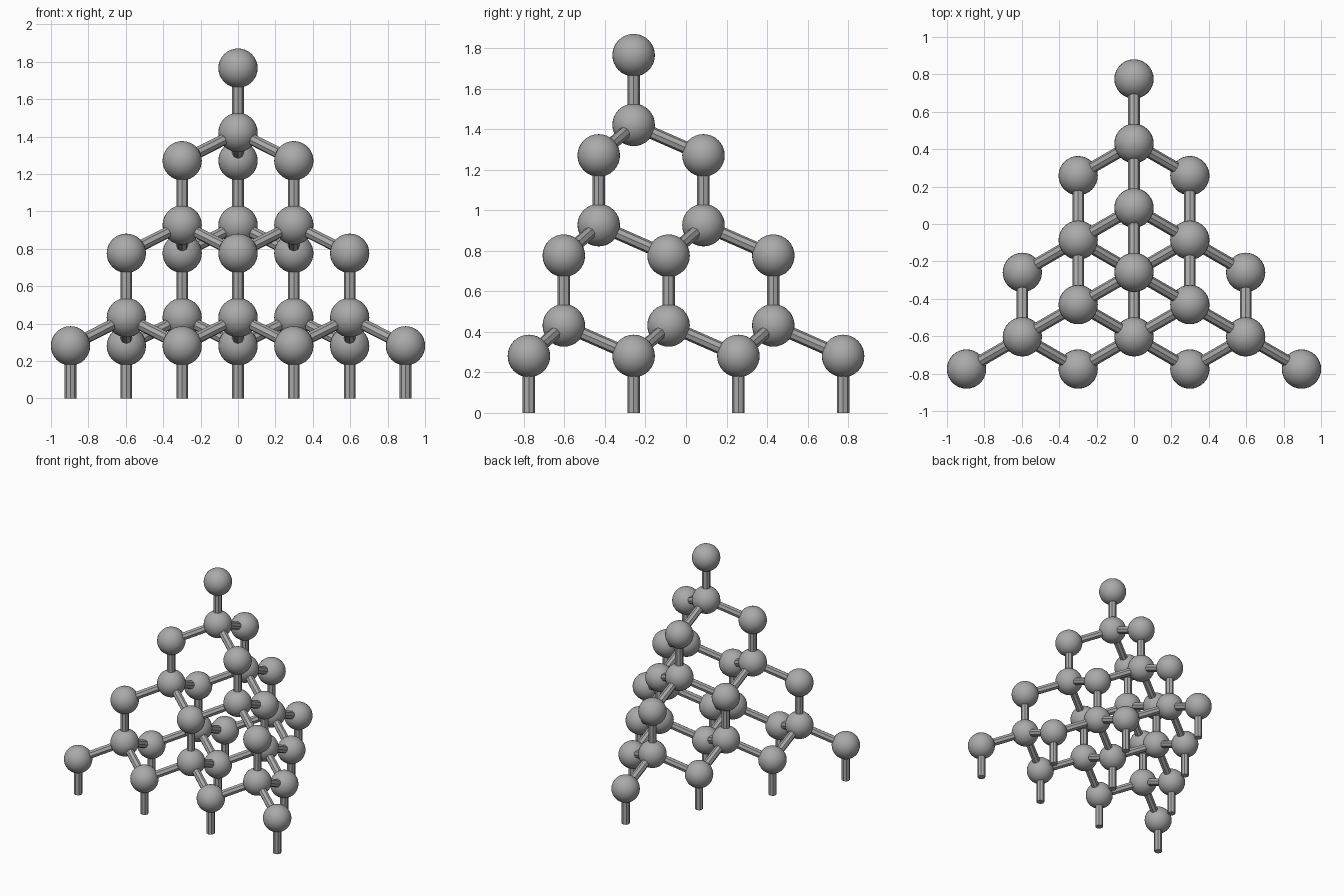
import bpy
from math import sqrt
from mathutils import Vector

if "Cube" in bpy.data.objects:
    bpy.data.objects.remove(bpy.data.objects["Cube"], do_unlink=True)

SPACING = 0.597             # between neighbouring balls in a layer
REACH = SPACING / sqrt(3)   # horizontal reach of a slanted rod
PITCH = 0.495               # height of one full layer
RISE = 0.344                # length of an upright rod
TOP_Z = 1.766
CENTRE_Y = -0.2585
BALL_R, ROD_R = 0.105, 0.031

grey = bpy.data.materials.new("grey")
grey.use_nodes = True
colour = (0.4, 0.4, 0.4, 1)
grey.diffuse_color = colour
grey.node_tree.nodes["Principled BSDF"].inputs["Base Color"].default_value = colour


def finish(name):
    ob = bpy.context.object
    ob.name = name
    ob.data.materials.append(grey)
    return ob


def ball(p):
    bpy.ops.mesh.primitive_uv_sphere_add(segments=32, ring_count=16, radius=BALL_R, location=p)
    bpy.ops.object.shade_smooth_by_angle()
    finish("ball")


def rod(a, b, name):
    d = b - a
    bpy.ops.mesh.primitive_cylinder_add(vertices=8, radius=ROD_R, depth=d.length,
                                        location=(a + b) / 2)
    ob = finish(name)
    ob.rotation_mode = 'QUATERNION'
    ob.rotation_quaternion = d.to_track_quat('Z', 'Y')


# Directions from a joint ball down to its three lower neighbours
drop = RISE - PITCH
arms = [Vector((0, REACH, drop)),
        Vector((SPACING / 2, -REACH / 2, drop)),
        Vector((-SPACING / 2, -REACH / 2, drop))]

# Triangular layers, each one row wider than the layer above
for layer in range(4):
    for row in range(layer + 1):
        for col in range(row + 1):
            upper = Vector(((col - row / 2) * SPACING,
                            CENTRE_Y + layer * REACH - row * SPACING * sqrt(3) / 2,
                            TOP_Z - layer * PITCH))
            ball(upper)
            if layer == 3:
                # Legs under the bottom layer
                rod(Vector((upper.x, upper.y, 0)), upper, "leg")
                continue
            joint = upper - Vector((0, 0, RISE))
            ball(joint)
            rod(joint, upper, "upright_rod")
            for arm in arms:
                rod(joint, joint + arm, "slanted_rod")
